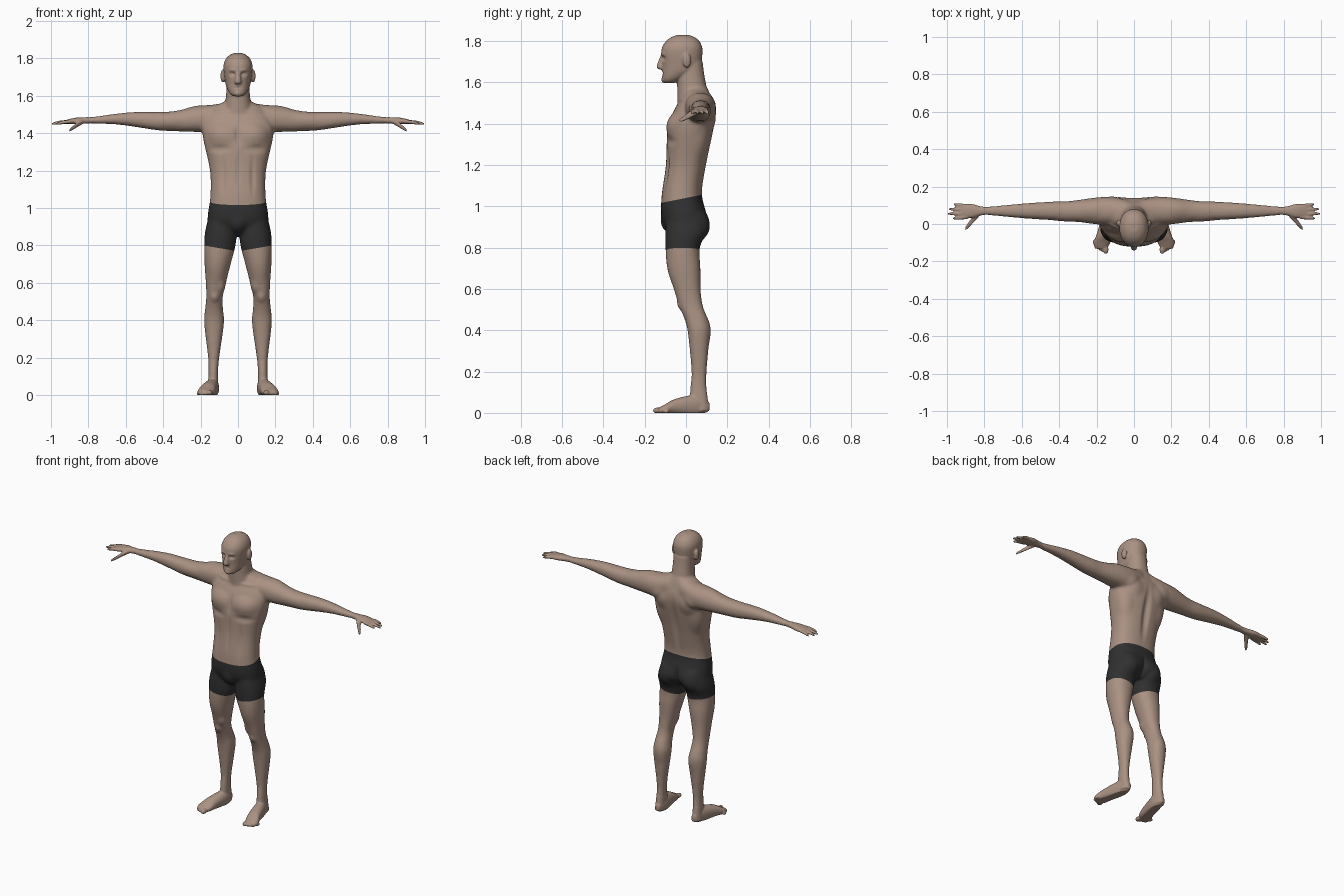
import bpy
import bmesh
from math import cos, sin, pi, copysign
from mathutils import Vector, Matrix

default_cube = bpy.data.objects.get("Cube")
if default_cube:
    bpy.data.objects.remove(default_cube, do_unlink=True)

BOTH_SIDES = (1, -1)
MIDDLE = (1,)


def make_material(name, colour):
    material = bpy.data.materials.new(name)
    material.use_nodes = True
    material.diffuse_color = colour
    material.node_tree.nodes["Principled BSDF"].inputs["Base Color"].default_value = colour
    return material


def spline(before, start, end, after, t):
    """Catmull-Rom interpolation between the rows start and end."""
    return [q + t / 2 * (r - p + t * (2 * p - 5 * q + 4 * r - s + t * (3 * (q - r) + s - p)))
            for p, q, r, s in zip(before, start, end, after)]


def loft(bm, axis, rows, power=2.2, sides=BOTH_SIDES, segments=32, steps=5):
    """Skin rounded sections; a row is (position, centre u, centre v, radius u, radius v)."""
    padded = [rows[0], *rows, rows[-1]]
    dense = [spline(*padded[first:first + 4], step / steps)
             for first in range(len(rows) - 1) for step in range(steps)]
    dense.append(rows[-1])
    for side in sides:
        rings = []
        for along, centre_u, centre_v, radius_u, radius_v in dense:
            ring = []
            for k in range(segments):
                angle = 2 * pi * k / segments
                c, s = cos(angle), sin(angle)
                u = centre_u + radius_u * copysign(abs(c) ** (2 / power), c)
                v = centre_v + radius_v * copysign(abs(s) ** (2 / power), s)
                x, y, z = {"x": (along, u, v), "y": (u, along, v), "z": (u, v, along)}[axis]
                ring.append(bm.verts.new((x * side, y, z)))
            rings.append(ring)
        for low, high in zip(rings, rings[1:]):
            for k in range(segments):
                n = (k + 1) % segments
                bm.faces.new((low[k], low[n], high[n], high[k]))
        bm.faces.new(rings[0])
        bm.faces.new(rings[-1])


def column(bm, rows, power=2.2):
    """Upright central part; a row is (height, centre y, half width, half depth)."""
    loft(bm, "z", [(z, 0, y, width, depth) for z, y, width, depth in rows], power, MIDDLE)


def blob(bm, centre, radii):
    for side in BOTH_SIDES:
        place = Matrix.Translation((centre[0] * side, centre[1], centre[2]))
        bmesh.ops.create_uvsphere(bm, u_segments=20, v_segments=12, radius=1,
                                  matrix=place @ Matrix.Diagonal((*radii, 1)))


def build_trunk(bm):
    column(bm, [(.85, 0, .09, .06), (.9, 0, .155, .1), (.96, -.01, .162, .11),
                (1.06, -.02, .148, .097), (1.2, 0, .15, .098), (1.38, .023, .188, .112),
                (1.46, .04, .185, .1), (1.53, .05, .14, .07), (1.57, .05, .07, .055)], power=2.4)
    # neck
    column(bm, [(1.46, .045, .085, .085), (1.6, .026, .064, .069), (1.7, .02, .06, .06)])


def build_head(bm):
    column(bm, [(1.597, -.08, .025, .025), (1.61, -.07, .042, .044), (1.635, -.047, .057, .068),
                (1.67, -.024, .068, .091), (1.75, -.02, .078, .1), (1.79, -.017, .069, .087),
                (1.815, -.015, .048, .062), (1.829, -.015, .02, .028)])
    # nose
    column(bm, [(1.662, -.113, .012, .012), (1.675, -.12, .018, .023), (1.74, -.108, .008, .01)])
    # ears
    blob(bm, (.081, .004, 1.705), (.013, .02, .036))


def build_arms(bm):
    middle_y = .07
    # position, height, half depth, half thickness from shoulder to knuckles
    sections = [(.04, 1.5, .06, .068), (.12, 1.477, .074, .077), (.2, 1.475, .072, .07),
                (.34, 1.464, .053, .054), (.43, 1.464, .05, .049), (.55, 1.473, .043, .04),
                (.65, 1.475, .035, .029), (.75, 1.47, .026, .02), (.81, 1.468, .023, .017),
                (.87, 1.465, .038, .017), (.925, 1.459, .036, .01)]
    loft(bm, "x", [(x, middle_y, z, depth, thick) for x, z, depth, thick in sections])
    # fingers fan out from the palm and droop a little
    for finger, tip_x in enumerate((.972, .998, .992, .966)):
        base_y = .036 + .02 * finger
        tip_y = .03 + .025 * finger
        rows = []
        for t in (0, .5, .85, 1):
            radius = .01 - .006 * t ** 6
            rows.append((.89 + t * (tip_x - .89), base_y + t * (tip_y - base_y),
                         1.462 - .014 * t * t, radius, radius))
        loft(bm, "x", rows, segments=14)
    # thumbs
    loft(bm, "x", [(.825, .058, 1.463, .014, .012), (.85, .036, 1.451, .02, .014),
                   (.895, -.018, 1.419, .013, .009), (.904, -.03, 1.412, .006, .005)])


def build_legs(bm):
    loft(bm, "z", [(.01, .134, .067, .029, .046), (.12, .132, .06, .026, .04),
                   (.2, .13, .063, .03, .037), (.38, .128, .062, .053, .052),
                   (.45, .128, .05, .049, .056), (.52, .126, .023, .044, .058),
                   (.6, .118, .006, .054, .065), (.7, .109, -.007, .07, .077),
                   (.8, .097, -.016, .084, .083), (.88, .092, 0, .083, .1),
                   (.97, .085, 0, .065, .09)])
    # feet turn outward toward the toes
    loft(bm, "y", [(-.132, .178, .01, .03, .015), (-.1, .171, .018, .045, .024),
                   (-.05, .157, .03, .041, .038), (.05, .135, .036, .034, .05),
                   (.114, .131, .03, .014, .02)])
    for toe in range(5):
        size = .015 if toe == 0 else .011 - .0006 * toe
        blob(bm, (.151 + .0155 * toe, -.136 + .0025 * toe * toe, size * .8),
             (size, size * 1.7, size))


def relax(bm, times, keep):
    chosen = [v for v in bm.verts if keep(v.co)]
    for _ in range(times):
        bmesh.ops.smooth_vert(bm, verts=chosen, factor=.5,
                              use_axis_x=True, use_axis_y=True, use_axis_z=True)


def is_trunk(p):
    return abs(p.x) < .8 and .1 < p.z < 1.59


def sculpt(bm, strokes, reach):
    """Push the skin in or out on both sides: (x, y, z, half width, half height, amount)."""
    for x, y, z, width, height, amount in strokes:
        for v in bm.verts:
            up = (v.co.z - z) / height
            if abs(up) < 1:
                across = (abs(v.co.x) - x) / width
                deep = (v.co.y - y) / reach
                fade = 1 - across * across - deep * deep - up * up
                if fade > 0:
                    v.co += v.normal * amount * fade * fade


# Block out the parts
bm = bmesh.new()
for build_part in (build_trunk, build_head, build_arms, build_legs):
    build_part(bm)
bmesh.ops.recalc_face_normals(bm, faces=bm.faces)
blockout = bpy.data.meshes.new("blockout")
bm.to_mesh(blockout)
bm.free()

# Fuse them into one skin
body = bpy.data.objects.new("body", blockout)
bpy.context.collection.objects.link(body)
remesh = body.modifiers.new("fuse", "REMESH")
remesh.mode = "VOXEL"
remesh.voxel_size = .0052
fused = bpy.data.meshes.new_from_object(body.evaluated_get(bpy.context.evaluated_depsgraph_get()))
body.modifiers.clear()
bm = bmesh.new()
bm.from_mesh(fused)
relax(bm, 2, lambda p: True)
relax(bm, 12, is_trunk)
bm.normal_update()

# Face: brow, eye socket, eye, mouth, chin
sculpt(bm, [(.028, -.11, 1.737, .034, .013, .004), (.031, -.11, 1.715, .024, .017, -.012),
            (.031, -.1, 1.714, .013, .01, .004), (0, -.115, 1.643, .03, .006, -.005),
            (0, -.11, 1.61, .026, .02, .006)], reach=.04)

# Front: chest muscle, fold below it, breastbone, collarbone, belly midline, flank groove, groin
sculpt(bm, [(.09, -.07, 1.395, .095, .075, .014), (.1, -.08, 1.315, .09, .03, -.007),
            (0, -.09, 1.39, .022, .09, -.009), (.09, -.01, 1.515, .09, .014, .005),
            (0, -.1, 1.2, .016, .14, -.006), (.078, -.09, 1.17, .02, .15, -.006),
            (0, -.11, .9, .05, .07, .014)], reach=.07)

# Back: spine, shoulder blade, broad muscle, buttock, cleft
sculpt(bm, [(0, .12, 1.26, .034, .25, -.015), (.1, .14, 1.42, .07, .08, .011),
            (.14, .09, 1.3, .06, .1, .008), (.075, .09, .91, .075, .085, .017),
            (0, .1, .91, .02, .09, -.014)], reach=.08)

# Limbs: shoulder, upper arm, thigh, inner knee, kneecap, calf
sculpt(bm, [(.23, .08, 1.53, .08, .05, .006), (.36, .03, 1.47, .09, .05, .006),
            (.12, -.08, .7, .07, .13, .007), (.085, -.03, .575, .03, .045, .007),
            (.125, -.035, .52, .03, .035, .007), (.12, .1, .4, .05, .09, .007)], reach=.06)
relax(bm, 4, is_trunk)

# Flat soles
for v in bm.verts:
    v.co.z = max(v.co.z, 0)

# Cut clean waist and hem lines
WAIST, WAIST_TILT = 1.04, .2
HEM, HEM_TILT = .768, .17
cuts = [((0, 0, WAIST), (0, -WAIST_TILT, 1))]
cuts += [((0, 0, HEM), (-HEM_TILT * side, 0, 1)) for side in BOTH_SIDES]
for point, normal in cuts:
    bmesh.ops.bisect_plane(bm, geom=bm.verts[:] + bm.edges[:] + bm.faces[:],
                           plane_co=point, plane_no=Vector(normal).normalized(), dist=.0001)

# Shorts lie between the hem and the waist
for face in bm.faces:
    face.smooth = True
    p = face.calc_center_median()
    covered = HEM + HEM_TILT * abs(p.x) < p.z < WAIST + WAIST_TILT * p.y
    face.material_index = int(covered)

finished = bpy.data.meshes.new("body")
bm.to_mesh(finished)
bm.free()
finished.materials.append(make_material("skin", (.40, .285, .225, 1)))
finished.materials.append(make_material("black cloth", (.03, .03, .03, 1)))
body.data = finished
for leftover in (blockout, fused):
    bpy.data.meshes.remove(leftover)
